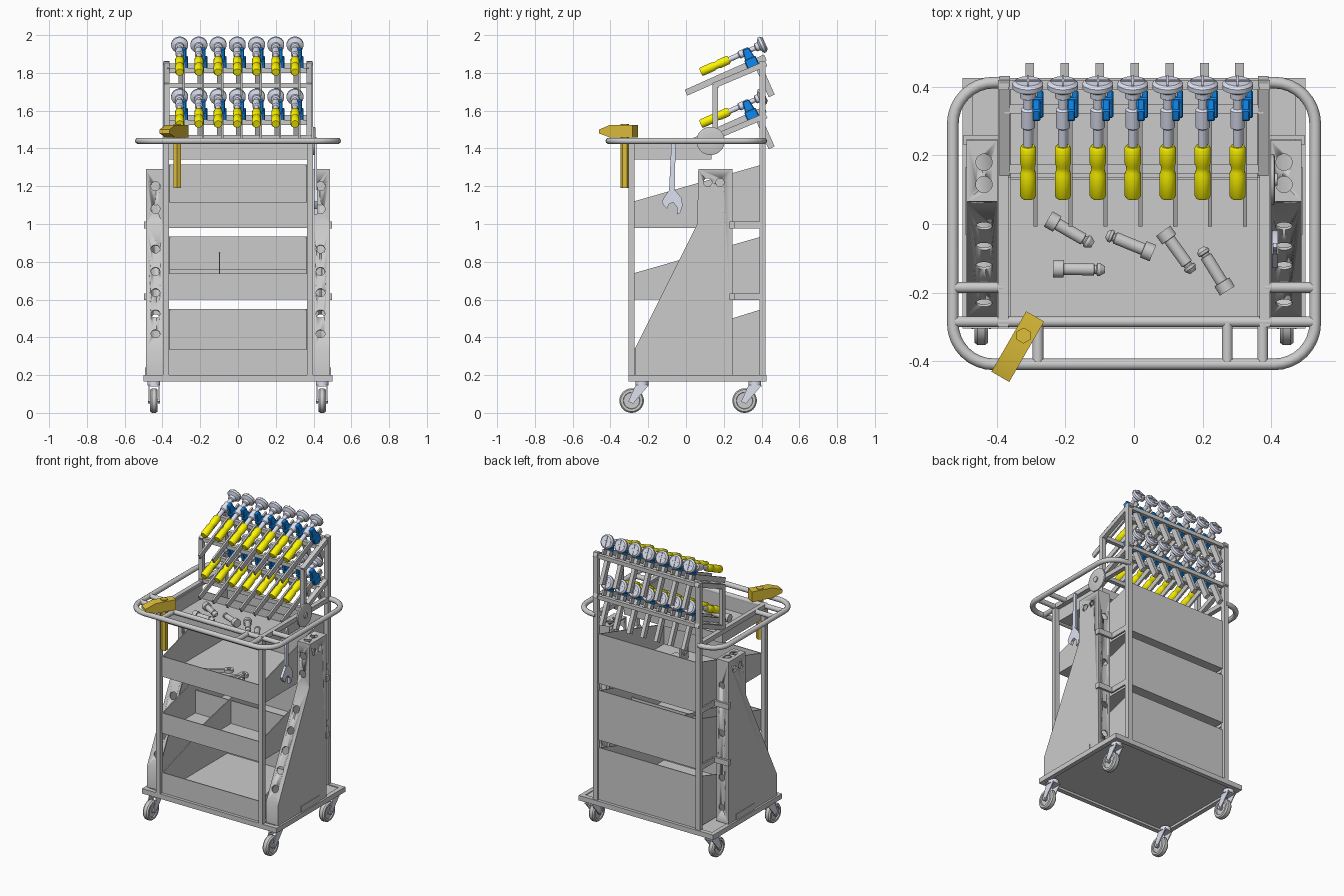
import bpy, bmesh
from math import sin, cos, pi, radians
from mathutils import Vector as V, Matrix

if "Cube" in bpy.data.objects:
    bpy.data.objects.remove(bpy.data.objects["Cube"])

def material(name, col):
    m = bpy.data.materials.new(name)
    m.diffuse_color = (*col, 1)
    m.use_nodes = True
    m.node_tree.nodes["Principled BSDF"].inputs["Base Color"].default_value = m.diffuse_color
    return m
YELLOW = material("yellow", (1, .93, 0))
BLUE = material("blue", (.005, .25, .85))
GOLD = material("gold", (.74, .52, .04))
STEEL = material("steel", (.72, .75, .88))

# ---- helpers: each adds a solid to a bmesh ----
def box(bm, x0, x1, y0, y1, z0, z1):
    M = Matrix.Translation(((x0+x1)/2, (y0+y1)/2, (z0+z1)/2)) @ Matrix.Diagonal((x1-x0, y1-y0, z1-z0, 1))
    bmesh.ops.create_cube(bm, size=1, matrix=M)

def prism(bm, pts, x0, x1):
    a = [bm.verts.new((x0, y, z)) for y, z in pts]
    b = [bm.verts.new((x1, y, z)) for y, z in pts]
    bm.faces.new(a)
    bm.faces.new(b[::-1])
    for i in range(len(a)):
        j = (i+1) % len(a)
        bm.faces.new((a[j], a[i], b[i], b[j]))

def lathe(bm, prof, p, d, n=20):
    M = Matrix.Translation(p) @ V(d).to_track_quat('Z', 'Y').to_matrix().to_4x4()
    rings = [[bm.verts.new(M @ V((r*cos((2*k+1)*pi/n), r*sin((2*k+1)*pi/n), h))) for k in range(n)] for r, h in prof]
    for a, b in zip(rings, rings[1:]):
        for k in range(n):
            bm.faces.new((a[k], a[(k+1) % n], b[(k+1) % n], b[k]))

def rod(bm, p, q, r, n=16):
    d = V(q) - V(p)
    lathe(bm, [(0, 0), (r, 0), (r, d.length), (0, d.length)], p, d, n)

def beam(bm, p, q, w=.03):
    rod(bm, p, q, w*.7071, 4)

def make(name, bm, mat=None):
    bmesh.ops.remove_doubles(bm, verts=bm.verts, dist=1e-5)
    bmesh.ops.recalc_face_normals(bm, faces=bm.faces)
    me = bpy.data.meshes.new(name)
    bm.to_mesh(me)
    bm.free()
    me.shade_smooth()
    me.set_sharp_from_angle(angle=radians(32))
    if mat:
        me.materials.append(mat)
    ob = bpy.data.objects.new(name, me)
    bpy.context.collection.objects.link(ob)
    return ob

def cut(ob, bm):
    c = make("cutter", bm)
    c.hide_render = True
    m = ob.modifiers.new("cut", 'BOOLEAN')
    m.operation, m.solver, m.object = 'DIFFERENCE', 'EXACT', c
    me = bpy.data.meshes.new_from_object(ob.evaluated_get(bpy.context.evaluated_depsgraph_get()))
    ob.modifiers.clear()
    ob.data = me
    bpy.data.objects.remove(c)

def tube(name, pts, r):
    cu = bpy.data.curves.new(name, 'CURVE')
    cu.dimensions, cu.bevel_depth, cu.bevel_resolution, cu.use_fill_caps = '3D', r, 3, True
    sp = cu.splines.new('POLY')
    sp.points.add(len(pts)-1)
    for p, c in zip(sp.points, pts):
        p.co = (*c, 1)
    ob = bpy.data.objects.new(name, cu)
    bpy.context.collection.objects.link(ob)
    return ob

# ---- base frame and floor ----
bm = bmesh.new()
for s in (-1, 1):
    box(bm, s*.485-.015, s*.485+.015, -.305, .425, .167, .2)
for y in (-.29, .41):
    box(bm, -.47, .47, y-.015, y+.015, .167, .2)
make("base_frame", bm)
bm = bmesh.new()
box(bm, -.47, .47, -.275, .395, .182, .195)
make("base_plate", bm)

# ---- casters ----
for s in (-1, 1):
    for y in (-.288, .31):
        x = s*.445
        bm = bmesh.new()
        lathe(bm, [(0, -.018), (.015, -.018), (.015, -.012), (.042, -.012), (.044, -.02), (.058, -.02), (.065, -.011),
                   (.065, .011), (.058, .02), (.044, .02), (.042, .012), (.015, .012), (.015, .018), (0, .018)],
              (x, y, .065), (1, 0, 0), 28)
        make("caster_wheel", bm)
        bm = bmesh.new()
        for t in (-.026, .026):
            prism(bm, [(y-.018, .06), (y+.008, .048), (y+.025, .07), (y+.09, .145), (y+.02, .145)], x+t-.003, x+t+.003)
        box(bm, x-.029, x+.029, y+.02, y+.09, .14, .148)
        rod(bm, (x-.032, y, .065), (x+.032, y, .065), .009)
        rod(bm, (x, y+.055, .146), (x, y+.055, .17), .034)
        make("caster_fork", bm, STEEL)

# ---- upright posts ----
bm = bmesh.new()
for s in (-1, 1):
    box(bm, s*.381-.016, s*.381+.016, -.305, -.273, .2, 1.44)
    box(bm, s*.381-.016, s*.381+.016, .39, .42, .2, 1.86)
make("posts", bm)

# ---- three sloped bins ----
for i, z in enumerate((.2, .6, .98)):
    bm = bmesh.new()
    top = z + (.35 if i == 0 else .335)
    box(bm, -.365, .365, -.285, .405, z, z+.006)
    box(bm, -.365, .365, -.285, -.279, z, z+.137)
    box(bm, -.365, .365, .399, .405, z, top)
    for s in (-1, 1):
        prism(bm, [(-.285, z), (.405, z), (.405, top), (-.285, z+.137)], s*.365, s*.359)
    make("bin", bm)
bm = bmesh.new()
prism(bm, [(-.28, .605), (.4, .605), (.4, .85), (-.28, .7)], -.1, -.094)
box(bm, -.36, .36, .06, .066, .605, .76)
make("bin_dividers", bm)

# ---- loose tools in the top bin ----
for x, y, a in ((-.17, -.08, .6), (-.02, -.12, 1.0)):
    bm = bmesh.new()
    d = V((cos(a), sin(a), 0))*.11
    c = V((x, y, .998))
    beam(bm, c-d, c+d, .02)
    for e in (-1, 1):
        lathe(bm, [(.012, -.01), (.028, -.01), (.028, .01), (.012, .01), (.012, -.01)], c+d*e*1.18, (0, 0, 1), 16)
    make("spanner", bm)
bm = bmesh.new()
box(bm, .12, .22, -.2, -.12, .986, 1.0)
box(bm, .12, .135, -.2, -.12, 1.0, 1.07)
rod(bm, (.115, -.16, 1.04), (.15, -.16, 1.04), .02)
make("bracket", bm)

# ---- hollow side towers with punched holes ----
outline = [(-.27, .2), (-.27, .34), (.06, 1.0), (.065, 1.29), (.245, 1.29), (.245, .2)]
inner = [(-.262, .208), (-.262, .338), (.068, .998), (.073, 1.282), (.237, 1.282), (.237, .208)]
for s in (-1, 1):
    bm = bmesh.new()
    prism(bm, outline, s*.398, s*.488)
    tower = make("side_tower", bm)
    bm = bmesh.new()
    prism(bm, inner, s*.38, s*.48)
    cut(tower, bm)
    bm = bmesh.new()
    x = s*.437
    for y in (.115, .18):
        rod(bm, (s*.47, y, 1.22), (s*.5, y, 1.22), .022)
        rod(bm, (x, y, 1.265), (x, y, 1.31), .024)
    for z in (1.08, 1.2):
        rod(bm, (x, .04, z), (x, .09, z), .024)
    for z in (.3, .5, .8, 1.12):
        rod(bm, (x, .22, z), (x, .26, z), .022)
    for t in (.12, .28, .45, .62, .8):
        c, n = V((x, -.27+.33*t, .34+.66*t)), V((0, -.894, .447))*.025
        rod(bm, c-n, c+n, .024)
    cut(tower, bm)
    bm = bmesh.new()
    for z in (.615, .995):
        box(bm, *sorted((s*.39, s*.497)), .246, .26, z-.018, z+.018)
        box(bm, *sorted((s*.488, s*.497)), .23, .26, z-.018, z+.018)
        box(bm, *sorted((s*.384, s*.394)), .246, .4, z-.018, z+.018)
    make("tower_strap", bm)
    bm = bmesh.new()
    box(bm, *sorted((s*.486, s*.492)), -.03, .165, .2, .24)
    make("tower_foot", bm)

# ---- top tray and rim ----
bm = bmesh.new()
box(bm, -.366, .366, -.272, .135, 1.342, 1.348)
box(bm, -.366, .366, -.276, -.27, 1.342, 1.44)
box(bm, -.366, .366, .13, .136, 1.342, 1.4)
for s in (-1, 1):
    box(bm, s*.363-.003, s*.363+.003, -.272, .136, 1.342, 1.44)
    beam(bm, (s*.381, -.3, 1.44), (s*.381, .405, 1.44))
make("top_tray", bm)

# ---- push handle ring and its short tubes ----
R, X, Y0, Y1 = .12, .528, -.409, .412
pts = [(-.381, Y1, 1.44)]
for cx, cy, a0 in ((-X+R, Y1-R, 90), (-X+R, Y0+R, 180), (X-R, Y0+R, 270), (X-R, Y1-R, 0)):
    pts += [(cx+R*cos(radians(a0+k*11.25)), cy+R*sin(radians(a0+k*11.25)), 1.44) for k in range(9)]
pts.append((.381, Y1, 1.44))
tube("handle_ring", pts, .017)
bm = bmesh.new()
rod(bm, (-X, -.285, 1.44), (X, -.285, 1.44), .016)
for s in (-1, 1):
    rod(bm, (s*.381, -.185, 1.44), (s*X, -.185, 1.44), .016)
for x in (-.28, .272, .375):
    rod(bm, (x, -.285, 1.44), (x, Y0, 1.44), .016)
make("handle_braces", bm)

# ---- clamp rack: two sloped tiers ----
bm = bmesh.new()
for s in (-1, 1):
    beam(bm, (s*.377, .155, 1.44), (s*.377, .155, 1.735), .028)
    for dz in (0, -.275):
        beam(bm, (s*.377, .145, 1.732+dz), (s*.377, .425, 1.85+dz), .03)
for dz in (0, -.275):
    for y, z in ((.16, 1.734), (.335, 1.812), (.405, 1.838)):
        beam(bm, (-.377, y, z+dz), (.377, y, z+dz), .026)
make("clamp_rack", bm)

# ---- clamps: one set of meshes, repeated ----
parts = []
W = .068
bm = bmesh.new()
box(bm, .016, .028, 0, .46, -.017, .017)
box(bm, -.007, .018, .39, .425, -.2, .015)
parts.append(make("clamp_rail", bm))
bm = bmesh.new()
box(bm, .012, .045, .35, .415, -.03, .03)
prism(bm, [(.355, .025), (.41, .025), (.4, .085), (.365, .085)], .012, .036)
bmesh.ops.bevel(bm, geom=bm.edges[:], offset=.004, segments=1, affect='EDGES')
parts.append(make("clamp_slider", bm, BLUE))
bm = bmesh.new()
lathe(bm, [(0, .115), (.02, .115), (.024, .122), (.024, .19), (.02, .2), (.02, .215), (.024, .225), (.024, .272),
           (.019, .28), (0, .28)], (0, 0, W), (0, 1, 0), 16)
parts.append(make("clamp_handle", bm, YELLOW))
bm = bmesh.new()
lathe(bm, [(0, .275), (.014, .275), (.014, .335), (.021, .34), (.021, .395), (.013, .4), (.013, .43), (.023, .435),
           (.023, .452), (.045, .464), (.045, .478), (.036, .486), (0, .486)], (0, 0, W), (0, 1, 0))
box(bm, -.036, .036, .48, .49, W-.003, W+.003)
box(bm, -.003, .003, .48, .49, W-.036, W+.036)
parts.append(make("clamp_screw_pad", bm, STEEL))
for i in range(7):
    for dz in (0, -.275):
        for p in parts:
            ob = p if i == 0 and dz == 0 else p.copy()
            if ob is not p:
                bpy.context.collection.objects.link(ob)
            ob.location = (-.309+i*.1018, 0, 1.695+dz)
            ob.rotation_euler = (radians(24), 0, 0)

# ---- pins lying in the tray: head end and tip end ----
for hx, hy, tx, ty in ((-.25, .015, -.12, -.06), (.055, -.085, -.08, -.03), (-.235, -.13, -.085, -.133),
                       (.085, -.02, .172, -.14), (.272, -.195, .195, -.07)):
    bm = bmesh.new()
    d = V((tx-hx, ty-hy, 0))
    lathe(bm, [(0, 0), (.026, 0), (.026, .03), (.018, .031), (.018, .118), (.013, .12), (.013, .125), (.019, .128),
               (.019, .136), (.01, d.length), (0, d.length)], (hx, hy, 1.374), d, 16)
    make("pin", bm)

# ---- side disc ----
bm = bmesh.new()
lathe(bm, [(0, 0), (.075, 0), (.075, .01), (.066, .013), (.018, .013), (.018, .02), (0, .02)], (.398, .13, 1.44), (1, 0, 0), 32)
make("side_disc", bm)

# ---- hanging adjustable wrench ----
bm = bmesh.new()
prism(bm, [(-.078, 1.42), (-.068, 1.435), (-.055, 1.42), (-.06, 1.17), (-.09, 1.17)], .405, .417)
prism(bm, [(-.088, 1.18), (-.058, 1.18), (-.025, 1.14), (-.018, 1.1), (-.03, 1.06), (-.048, 1.05), (-.048, 1.09),
           (-.068, 1.115), (-.09, 1.105), (-.1, 1.08), (-.12, 1.1), (-.128, 1.12), (-.11, 1.15)], .402, .42)
make("adjustable_wrench", bm, STEEL)

# ---- hammer ----
bm = bmesh.new()
prism(bm, [(.1, 1.457), (.1, 1.525), (-.035, 1.525), (-.103, 1.5), (-.103, 1.48), (-.035, 1.457)], -.03, .03)
bmesh.ops.transform(bm, verts=bm.verts, matrix=Matrix.Translation((-.338, -.356, 0)) @ Matrix.Rotation(radians(-30), 4, 'Z'))
make("hammer_head", bm, GOLD)
bm = bmesh.new()
rod(bm, (-.322, -.325, 1.19), (-.322, -.325, 1.53), .023, 6)
make("hammer_handle", bm, GOLD)
